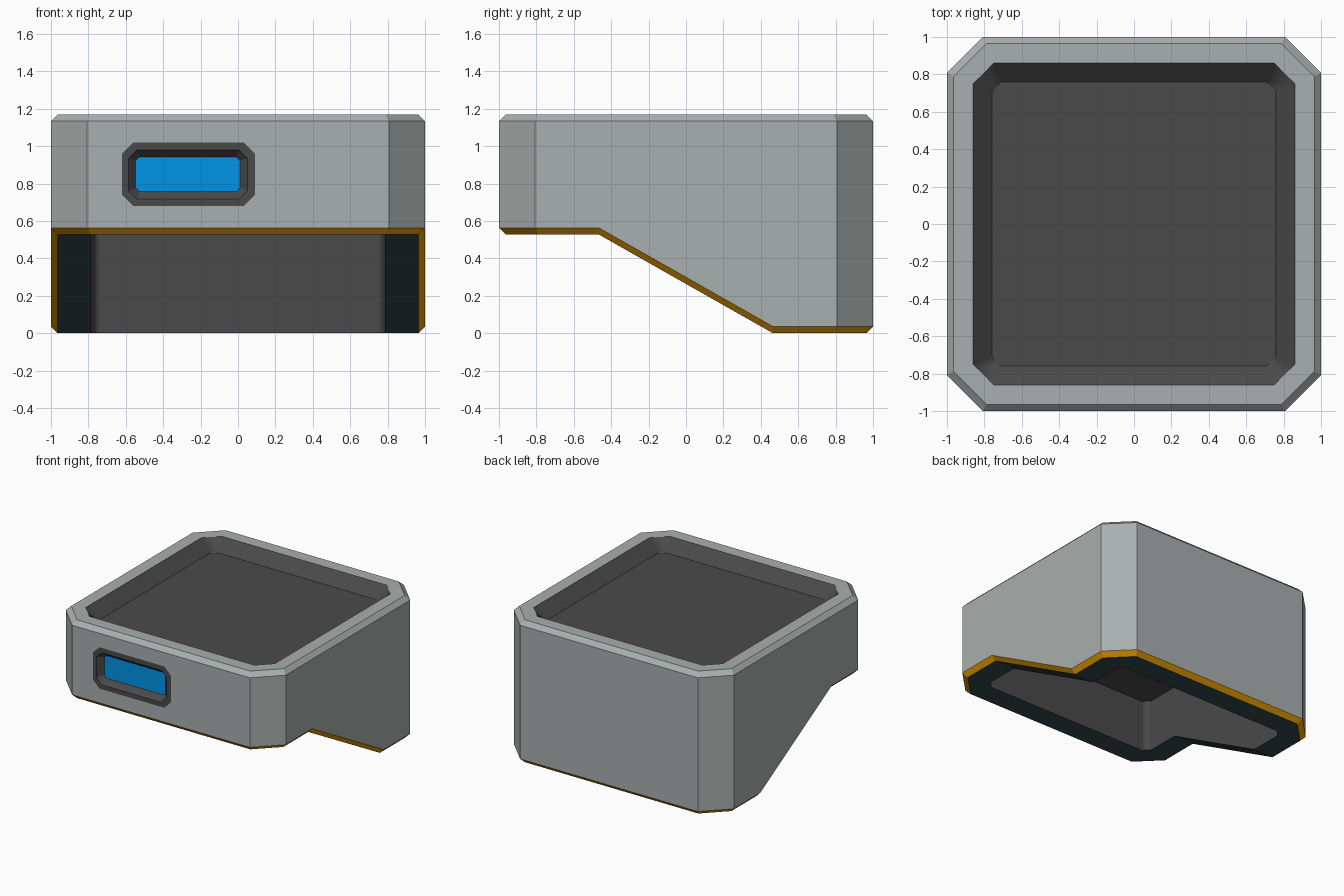
import bpy, bmesh
from mathutils import Vector

if "Cube" in bpy.data.objects:
    bpy.data.objects.remove(bpy.data.objects["Cube"])


def material(name, rgb):
    m = bpy.data.materials.new(name)
    m.diffuse_color = (*rgb, 1)
    m.use_nodes = True
    m.node_tree.nodes["Principled BSDF"].inputs["Base Color"].default_value = m.diffuse_color
    return m


GREY = material("body grey", (0.395, 0.43, 0.425))
DARK = material("dark grey", (0.068, 0.068, 0.068))
GOLD = material("gold trim", (0.86, 0.37, 0.0))
TEAL = material("dark teal", (0.034, 0.063, 0.077))
BLUE = material("window blue", (0.0, 0.295, 0.79))

KNEE = 0.465    # y where the underside changes slope
STEP = 0.527    # height of the raised front underside
EDGE = 0.036    # bevel size
TOP = 1.17


def under(y, lift=0.0):
    """Height of the stepped underside at y."""
    return lift + STEP * min(1, max(0, (KNEE - y) / (2 * KNEE)))


def ring(half, cut, z):
    """Chamfered square, counter-clockwise from above; z is a number or a rule of y."""
    a = half - cut
    pts = [(-a, -half), (a, -half), (half, -a), (half, -KNEE), (half, KNEE), (half, a),
           (a, half), (-a, half), (-half, a), (-half, KNEE), (-half, -KNEE), (-half, -a)]
    return [Vector((x, y, z(y) if callable(z) else z)) for x, y in pts]


def frame_ring(x0, x1, z0, z1, cut, y):
    """Chamfered rectangle on the front, counter-clockwise from the front."""
    pts = [(x0 + cut, z0), (x1 - cut, z0), (x1, z0 + cut), (x1, z1 - cut),
           (x1 - cut, z1), (x0 + cut, z1), (x0, z1 - cut), (x0, z0 + cut)]
    return [Vector((x, y, z)) for x, z in pts]


def loft(name, mat, rings, cap_first=False, cap_last=False, skip=(), hole=None, smooth=False):
    bm = bmesh.new()
    loops = [[bm.verts.new(p) for p in r] for r in rings]
    n = len(loops[0])
    for k, (a, b) in enumerate(zip(loops, loops[1:])):
        for i in range(n):
            j = (i + 1) % n
            if (k, i) in skip:
                # fill this side around the hole
                outer = [a[i], a[j], b[j], b[i]]
                inner = [bm.verts.new(p) for p in hole]
                edges = []
                for lp in (outer, inner):
                    for u, v in zip(lp, lp[1:] + lp[:1]):
                        edges.append(bm.edges.get((u, v)) or bm.edges.new((u, v)))
                res = bmesh.ops.triangle_fill(bm, use_beauty=True, edges=edges,
                                              normal=(0, -1, 0))
                for f in res["geom"]:
                    if isinstance(f, bmesh.types.BMFace):
                        f.normal_update()
                        if f.normal.y > 0:
                            f.normal_flip()
            else:
                bm.faces.new((a[i], a[j], b[j], b[i])).smooth = smooth
    if cap_first:
        bm.faces.new(loops[0][::-1])
    if cap_last:
        bm.faces.new(loops[-1])
    me = bpy.data.meshes.new(name)
    bm.to_mesh(me)
    bm.free()
    me.materials.append(mat)
    ob = bpy.data.objects.new(name, me)
    bpy.context.collection.objects.link(ob)
    if smooth:
        # keep the long walls flat and blend only the corners
        mod = ob.modifiers.new("corner shading", 'WEIGHTED_NORMAL')
        mod.weight = 100
        mod.keep_sharp = True


# Shared outlines
ceiling = ring(0.785, 0.05, 0.95)
mouth = ring(0.785, 0.05, under)
foot = ring(1 - EDGE, 0.177, under)
skirt = ring(1, 0.192, lambda y: under(y, EDGE))
shoulder = ring(1, 0.192, TOP - EDGE)
rim_out = ring(1 - EDGE, 0.177, TOP)
rim_in = ring(0.86, 0.11, TOP)
floor = ring(0.76, 0.05, TOP - 0.088)
frame_out = frame_ring(-0.62, 0.09, 0.68, 1.02, 0.06, -1)
frame_in = frame_ring(-0.585, 0.05, 0.717, 0.98, 0.045, -1)
pane = frame_ring(-0.547, 0.01, 0.757, 0.943, 0.02, -0.955)

# Outer body with the window opening on the front
loft("body_shell", GREY, [skirt, shoulder, rim_out, rim_in], skip={(0, 0)}, hole=frame_out)
# Sunken tray on top
loft("top_tray", DARK, [rim_in, floor], cap_last=True, smooth=True)
# Bevelled trim, underside rim and hollow
loft("base_trim", GOLD, [foot, skirt])
loft("base_rim", TEAL, [mouth, foot])
loft("underside_hollow", DARK, [ceiling, mouth], cap_first=True, smooth=True)
# Window frame and pane
loft("window_frame", DARK, [frame_out, frame_in, pane])
loft("window_pane", BLUE, [pane], cap_last=True)
